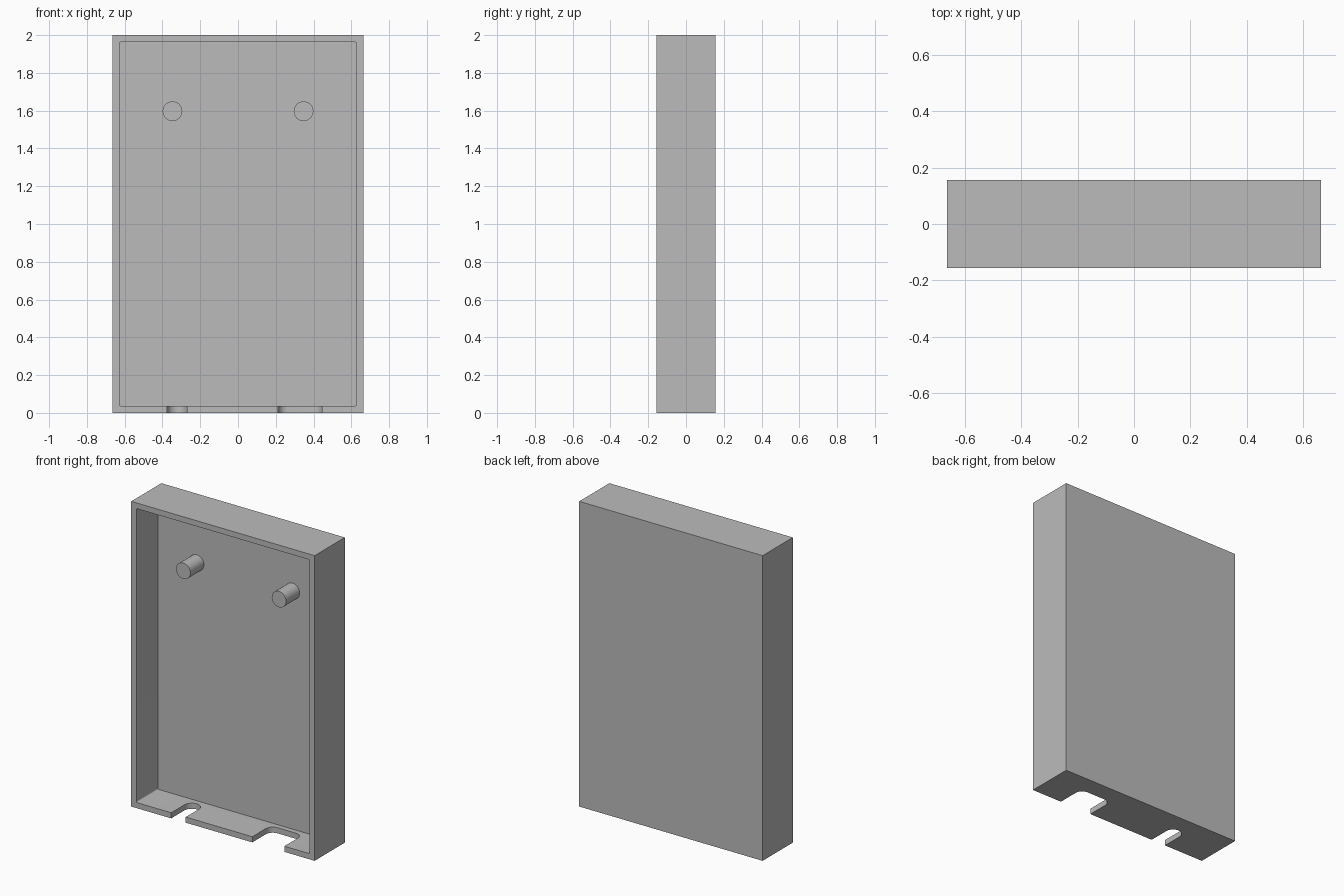
import bpy
import bmesh
from math import cos, sin, pi
from mathutils import Vector

if "Cube" in bpy.data.objects:
    bpy.data.objects.remove(bpy.data.objects["Cube"], do_unlink=True)

WIDTH, DEPTH, HEIGHT = 1.33, 0.312, 2.0
WALL, POCKET = 0.037, 0.225
FRONT = -DEPTH / 2
FLOOR_Y = FRONT + POCKET

grey = bpy.data.materials.new("plain grey")
grey.use_nodes = True
grey.diffuse_color = (0.5, 0.5, 0.5, 1)
grey.node_tree.nodes["Principled BSDF"].inputs["Base Color"].default_value = grey.diffuse_color


def rounded_rect(u0, u1, v0, v1, radius, steps=12):
    """Outline of a rectangle with rounded corners, counter-clockwise."""
    centres = [(u1 - radius, v1 - radius), (u0 + radius, v1 - radius),
               (u0 + radius, v0 + radius), (u1 - radius, v0 + radius)]
    return [(cu + radius * cos(pi / 2 * (q + i / steps)),
             cv + radius * sin(pi / 2 * (q + i / steps)))
            for q, (cu, cv) in enumerate(centres) for i in range(steps + 1)]


def prism(name, outline, place, lo, hi):
    """Extrude an outline from lo to hi; place maps (u, v, w) to a point."""
    bm = bmesh.new()
    base = bm.faces.new([bm.verts.new(place(u, v, lo)) for u, v in outline])
    grown = bmesh.ops.extrude_face_region(bm, geom=[base])["geom"]
    shift = Vector(place(0, 0, hi)) - Vector(place(0, 0, lo))
    bmesh.ops.translate(bm, vec=shift,
                        verts=[v for v in grown if isinstance(v, bmesh.types.BMVert)])
    bmesh.ops.remove_doubles(bm, verts=bm.verts, dist=1e-5)
    bmesh.ops.recalc_face_normals(bm, faces=bm.faces)
    mesh = bpy.data.meshes.new(name)
    bm.to_mesh(mesh)
    bm.free()
    mesh.materials.append(grey)
    obj = bpy.data.objects.new(name, mesh)
    bpy.context.collection.objects.link(obj)
    return obj


def along_y(u, v, w):
    return (u, w, v)


def along_z(u, v, w):
    return (u, v, w)


def smooth(obj):
    bpy.ops.object.select_all(action="DESELECT")
    obj.select_set(True)
    bpy.context.view_layer.objects.active = obj
    bpy.ops.object.shade_smooth_by_angle(angle=pi / 6)


# Solid block that becomes the open-fronted tray
half = WIDTH / 2
tray = prism("tray", [(-half, 0), (half, 0), (half, HEIGHT), (-half, HEIGHT)],
             along_y, FRONT, -FRONT)

# Front pocket, then a narrow and a wide cable slot in the bottom wall
inner = half - WALL
cutters = [prism("pocket_cutter", rounded_rect(-inner, inner, WALL, HEIGHT - WALL, 0.008, 4),
                 along_y, FRONT - 0.1, FLOOR_Y)]
for name, x0, x1, radius in [("narrow_slot_cutter", -0.375, -0.27, 0.0524),
                             ("wide_slot_cutter", 0.213, 0.445, 0.05)]:
    cutters.append(prism(name, rounded_rect(x0, x1, FRONT - 0.2, FRONT + 0.19, radius),
                         along_z, -0.1, WALL + 0.05))

for cutter in cutters:
    cut = tray.modifiers.new(cutter.name, "BOOLEAN")
    cut.operation = "DIFFERENCE"
    cut.solver = "EXACT"
    cut.object = cutter
    bpy.context.view_layer.objects.active = tray
    bpy.ops.object.modifier_apply(modifier=cut.name)
    bpy.data.objects.remove(cutter, do_unlink=True)
smooth(tray)

# Round mounting posts on the back panel
for side, x in (("right", -0.347), ("left", 0.347)):
    circle = [(x + 0.052 * cos(2 * pi * i / 48), 1.597 + 0.052 * sin(2 * pi * i / 48))
              for i in range(48)]
    smooth(prism(side + "_post", circle, along_y, FRONT + 0.084, FLOOR_Y + 0.01))
